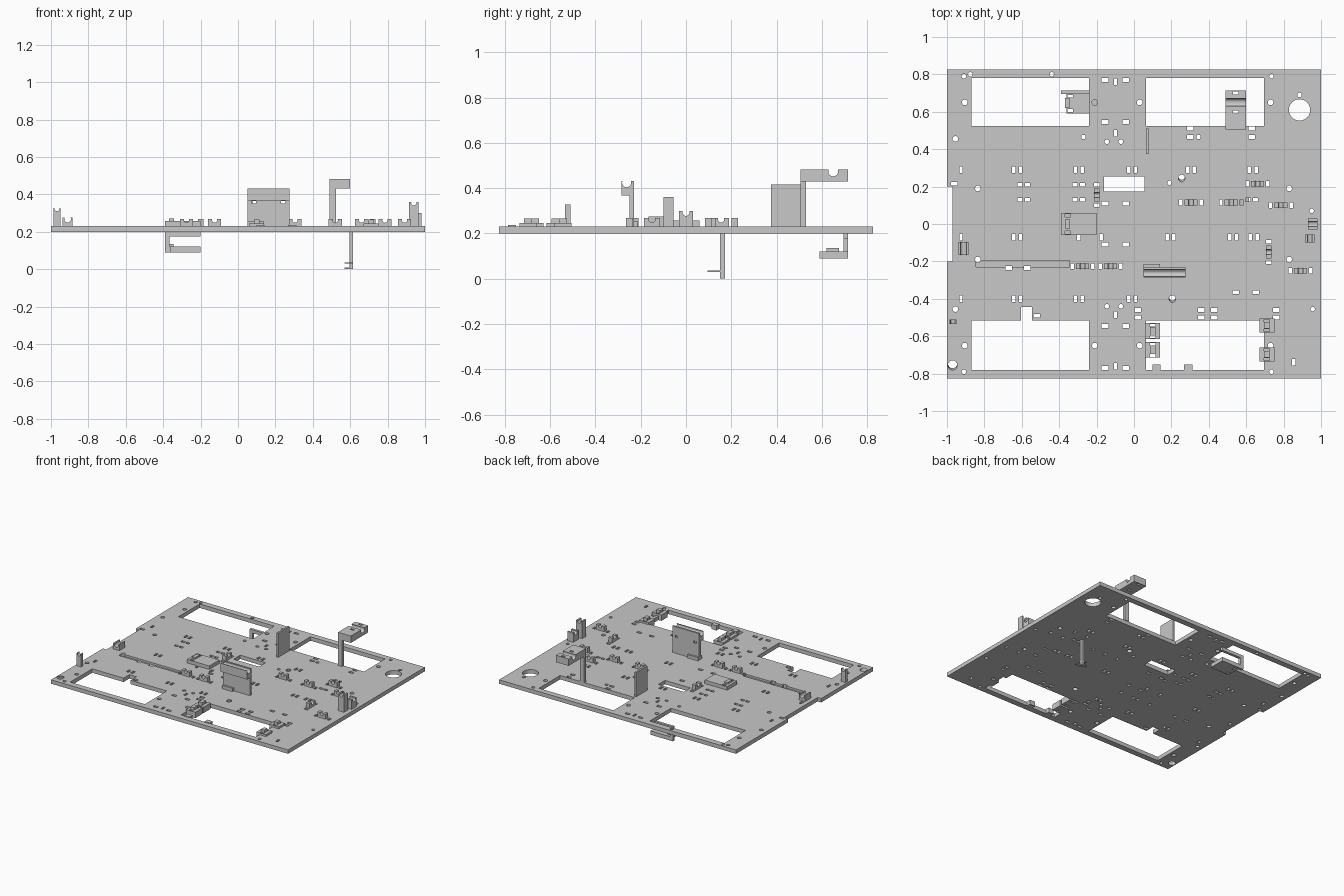
import bpy
import bmesh
from math import cos, sin, radians
from mathutils import Matrix, Vector

BOTTOM, TOP = 0.2, 0.23
BELOW, ABOVE = 0.15, 0.28

default_cube = bpy.data.objects.get("Cube")
if default_cube:
    bpy.data.objects.remove(default_cube, do_unlink=True)

grey = bpy.data.materials.new("plain grey")
grey.use_nodes = True
grey.diffuse_color = (0.58, 0.58, 0.58, 1)
grey.node_tree.nodes["Principled BSDF"].inputs["Base Color"].default_value = grey.diffuse_color


def add_box(bm, x, y, z):
    """Add a box from three (low, high) ranges."""
    size = [high - low for low, high in (x, y, z)]
    middle = [(high + low) / 2 for low, high in (x, y, z)]
    matrix = Matrix.Translation(middle) @ Matrix.Diagonal(size + [1])
    bmesh.ops.create_cube(bm, size=1, matrix=matrix)


def add_hole(bm, x, y, radius, tilt=0):
    """Add a cylinder that drills through the plate, leaning if tilted."""
    matrix = Matrix.Translation((x, y, (BOTTOM + TOP) / 2)) @ Matrix.Rotation(radians(tilt), 4, "X")
    bmesh.ops.create_cone(bm, cap_ends=True, segments=24, radius1=radius,
                          radius2=radius, depth=ABOVE - BELOW, matrix=matrix)


def add_slot(bm, x, y, width, length):
    """Add a small rectangular cutter centred on a point."""
    add_box(bm, (x - width / 2, x + width / 2), (y - length / 2, y + length / 2), (BELOW, ABOVE))


def finish(bm, name):
    mesh = bpy.data.meshes.new(name)
    bmesh.ops.recalc_face_normals(bm, faces=bm.faces)
    bm.to_mesh(mesh)
    bm.free()
    mesh.materials.append(grey)
    obj = bpy.data.objects.new(name, mesh)
    bpy.context.collection.objects.link(obj)
    return obj


def boxes(name, *ranges):
    bm = bmesh.new()
    for x, y, z in ranges:
        add_box(bm, x, y, z)
    return finish(bm, name)


def cut(target, bm):
    """Subtract the cutter shapes and bake the result."""
    cutter = finish(bm, "cutter")
    cutter.hide_render = True
    modifier = target.modifiers.new("cutouts", "BOOLEAN")
    modifier.operation = "DIFFERENCE"
    modifier.solver = "EXACT"
    modifier.use_self = True
    modifier.object = cutter
    graph = bpy.context.evaluated_depsgraph_get()
    mesh = bpy.data.meshes.new_from_object(target.evaluated_get(graph))
    target.modifiers.clear()
    target.data = mesh
    bpy.data.objects.remove(cutter, do_unlink=True)


def cradle(name, across, along, height, centre, radius, axis="X"):
    """Block with a snap-in round groove along the axis in its top."""
    low, high = height
    opening = 25
    hub = high - radius * sin(radians(opening))
    profile = [(across[0], high), (across[0], low), (across[1], low), (across[1], high)]
    for step in range(13):
        angle = radians(opening - step * (180 + 2 * opening) / 12)
        profile.append((centre + radius * cos(angle), hub + radius * sin(angle)))
    bm = bmesh.new()
    verts = [bm.verts.new((along[0], u, z) if axis == "X" else (u, along[0], z)) for u, z in profile]
    face = bm.faces.new(verts)
    moved = bmesh.ops.extrude_face_region(bm, geom=[face])["geom"]
    length = along[1] - along[0]
    shift = Vector((length, 0, 0)) if axis == "X" else Vector((0, length, 0))
    bmesh.ops.translate(bm, vec=shift, verts=[v for v in moved if isinstance(v, bmesh.types.BMVert)])
    return finish(bm, name)


# Base plate with windows, edge notch, cable opening and shallow channel
plate = boxes("base_plate", ((-1, 1), (-0.825, 0.825), (BOTTOM, TOP)))
holes = bmesh.new()
through = (BELOW, ABOVE)
for x in ((-0.87, -0.24), (0.065, 0.695)):
    for y in ((0.525, 0.78), (-0.78, -0.515)):
        add_box(holes, x, y, through)
add_box(holes, (-0.16, 0.055), (0.175, 0.255), through)
add_box(holes, (-1.1, -0.97), (-0.2, 0.2), through)
add_box(holes, (-0.845, -0.345), (-0.23, -0.195), (0.215, ABOVE))
cut(plate, holes)
holes = bmesh.new()
add_box(holes, (-0.605, -0.545), (-0.55, -0.445), through)
add_hole(holes, 0.885, 0.61, 0.057)

# Screw holes, mirrored front to back
for side in (1, -1):
    for x, y in ((-0.905, 0.65), (0.03, 0.65), (0.73, 0.65), (-0.21, 0.65),
                 (-0.835, 0.19), (0.83, 0.19), (-0.955, 0.455)):
        add_hole(holes, x, y * side, 0.015)
    for x, y in ((-0.91, 0.79), (0.735, 0.79), (-0.145, 0.44), (-0.07, 0.44)):
        add_hole(holes, x, y * side, 0.012)
    # Cable tie slots between the windows
    for x in (-0.155, -0.045):
        for y in (0.77, 0.545, 0.11):
            add_slot(holes, x, y * side, 0.035, 0.02)
    for y in (0.76, 0.485):
        add_slot(holes, -0.1, y * side, 0.016, 0.035)
for x, y in ((-0.875, 0.8), (-0.44, 0.8), (0.885, 0.69), (-0.27, 0.465), (0.345, 0.465),
             (0.19, 0.22), (0.95, 0.07), (0.955, -0.455)):
    add_hole(holes, x, y, 0.012)

# Leaning cable holes
for x, y, radius in ((-0.97, -0.75, 0.025), (0.255, 0.25, 0.018), (0.205, -0.395, 0.018)):
    add_hole(holes, x, y, radius, 20)

# Paired upright slots
for y, centres in ((0.29, (-0.625, -0.295, -0.01, 0.305, 0.635)),
                   (-0.4, (-0.625, -0.295, -0.01)), (-0.07, (-0.625, 0.195, 0.53, 0.64))):
    for x in centres:
        for offset in (-0.018, 0.018):
            add_slot(holes, x + offset, y, 0.018, 0.035)
for x, y in ((-0.925, 0.29), (-0.925, -0.07), (-0.925, -0.4), (-0.295, -0.07), (-0.175, -0.07), (0.855, -0.74)):
    add_slot(holes, x, y, 0.018, 0.035)

# Paired flat slots
for x, y in ((-0.59, 0.21), (-0.59, 0.13), (-0.295, 0.21), (-0.295, 0.13), (0.63, 0.13)):
    for offset in (-0.02, 0.02):
        add_slot(holes, x + offset, y, 0.028, 0.02)
for x in (0.02, 0.36, 0.43, 0.76):
    for y in (-0.46, -0.5):
        add_slot(holes, x, y, 0.035, 0.02)
for x, y in ((0.3, 0.51), (0.3, 0.465), (0.63, 0.51), (0.63, 0.465), (-0.67, -0.235),
             (-0.57, -0.235), (0.545, -0.365), (0.65, -0.365), (-0.96, 0.215), (-0.52, -0.49)):
    add_slot(holes, x, y, 0.035, 0.02)

# Small wire clips, each flanked by two slots
clips = ((0.305, 0.115, "X"), (0.52, 0.115, "X"), (0.66, 0.215, "X"), (0.785, 0.1, "X"),
         (0.89, -0.25, "X"), (-0.275, -0.225, "X"), (-0.125, -0.225, "X"),
         (0.72, -0.15, "Y"), (-0.2, 0.155, "Y"))
for x, y, direction in clips:
    for offset in (-0.055, 0.055):
        if direction == "X":
            add_slot(holes, x + offset, y, 0.018, 0.03)
        else:
            add_slot(holes, x, y + offset, 0.03, 0.018)
cut(plate, holes)
for x, y, direction in clips:
    u, v = (x, y) if direction == "X" else (y, x)
    cradle("wire_clip", (u - 0.035, u + 0.035), (v - 0.015, v + 0.015),
           (TOP, 0.268), u, 0.014, "Y" if direction == "X" else "X")

# Hanging bracket under the rear window
boxes("hanging_bracket",
      ((-0.39, -0.2), (0.695, 0.715), (0.175, BOTTOM)),
      ((-0.39, -0.365), (0.695, 0.715), (0.09, BOTTOM)),
      ((-0.39, -0.2), (0.695, 0.715), (0.09, 0.12)))
shelf = boxes("bracket_shelf", ((-0.36, -0.2), (0.59, 0.695), (0.09, 0.12)))
openings = bmesh.new()
for y in (0.607, 0.683):
    add_box(openings, (-0.355, -0.325), (y - 0.008, y + 0.008), (0, ABOVE))
cut(shelf, openings)
boxes("shelf_stop", ((-0.37, -0.345), (0.62, 0.675), (0.12, 0.135)))

# Tall arm reaching over the other rear window
boxes("arm_post", ((0.49, 0.525), (0.505, 0.53), (TOP, 0.44)))
arm = cradle("arm_head", (0.505, 0.715), (0.49, 0.598), (0.43, 0.483), 0.65, 0.022)
openings = bmesh.new()
for y in (0.6, 0.7):
    add_box(openings, (0.53, 0.56), (y - 0.008, y + 0.008), (0.4, 0.5))
cut(arm, openings)
boxes("upright_fin", ((0.063, 0.077), (0.375, 0.51), (TOP, 0.415)))

# Upright panel with grooved head
panel = boxes("upright_panel", ((0.05, 0.275), (-0.25, -0.23), (TOP, 0.37)))
openings = bmesh.new()
for x in (0.085, 0.243):
    add_box(openings, (x - 0.012, x + 0.012), (-0.3, -0.2), (0.35, 0.365))
cut(panel, openings)
cradle("panel_head", (-0.285, -0.23), (0.05, 0.275), (0.367, 0.432), -0.262, 0.02)
boxes("panel_foot", ((0.05, 0.14), (-0.265, -0.215), (TOP, 0.255)))

# Post below the plate with a hooked foot
boxes("lower_post", ((0.595, 0.615), (0.15, 0.172), (0, BOTTOM)),
      ((0.57, 0.615), (0.15, 0.172), (0, 0.008)),
      ((0.57, 0.615), (0.095, 0.172), (0.03, 0.036)))

# Raised tray with a stop block
tray = boxes("cable_tray", ((-0.39, -0.2), (-0.06, 0.06), (TOP, 0.257)))
openings = bmesh.new()
for y in (-0.045, 0.045):
    add_box(openings, (-0.37, -0.34), (y - 0.008, y + 0.008), (TOP - 0.01, ABOVE))
cut(tray, openings)
boxes("tray_stop", ((-0.37, -0.342), (-0.025, 0.025), (0.25, 0.27)))

# Cable holders along the side edges
cradle("left_cable_holder", (-0.938, -0.885), (-0.165, -0.095), (TOP, 0.275), -0.911, 0.018, "Y")
cradle("left_post", (-0.987, -0.95), (-0.535, -0.51), (TOP, 0.328), -0.968, 0.013, "Y")
cradle("right_post", (0.915, 0.965), (-0.1, -0.055), (TOP, 0.36), 0.94, 0.014, "Y")
cradle("right_edge_clip", (-0.03, 0.03), (0.93, 0.98), (TOP, 0.3), 0, 0.016)

# Slotted tabs over the front window
for name, x, block, spans in (
        ("inner_tab", (0.06, 0.14), (0.085, 0.115), ((-0.615, -0.53), (-0.715, -0.63))),
        ("outer_tab", (0.67, 0.75), (0.695, 0.725), ((-0.58, -0.505), (-0.735, -0.66)))):
    for low, high in spans:
        tab = boxes(name, (x, (low, high), (BOTTOM, 0.245)))
        openings = bmesh.new()
        for y in (low + 0.012, high - 0.012):
            add_box(openings, block, (y - 0.007, y + 0.007), through)
        cut(tab, openings)
        boxes(name + "_stop", (block, (low + 0.02, high - 0.02), (0.24, 0.265)))

# Low pads along the front rail
for x in (0.12, 0.29):
    boxes("rail_pad", ((x - 0.022, x + 0.022), (-0.785, -0.75), (BOTTOM, 0.236)))
